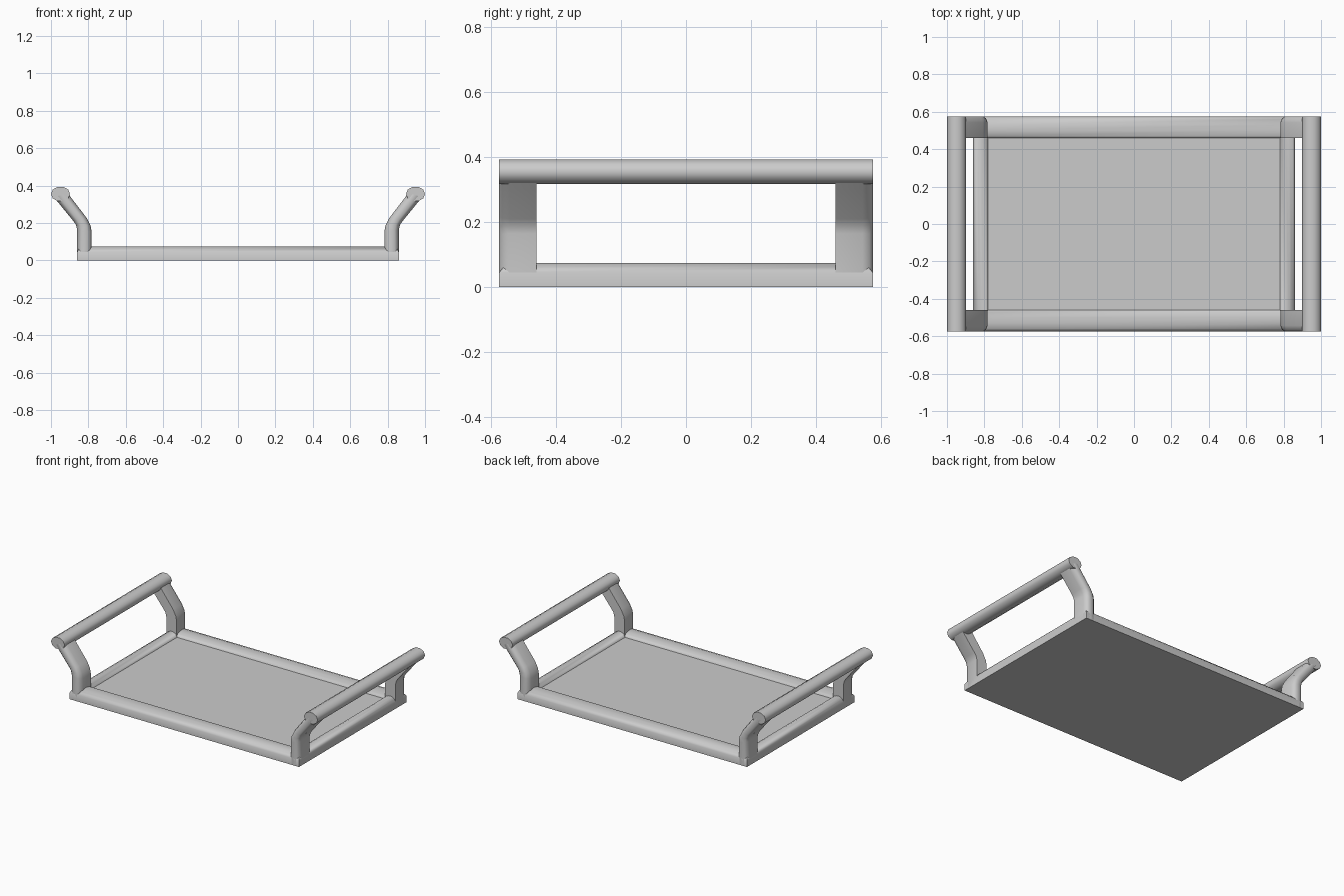
import bpy, bmesh
from math import pi, cos, sin

if "Cube" in bpy.data.objects:
    bpy.data.objects.remove(bpy.data.objects["Cube"])


def finish(bm, name, angle=0.9):
    bmesh.ops.recalc_face_normals(bm, faces=bm.faces[:])
    me = bpy.data.meshes.new(name)
    bm.to_mesh(me)
    bm.free()
    ob = bpy.data.objects.new(name, me)
    bpy.context.collection.objects.link(ob)
    bpy.ops.object.select_all(action='DESELECT')
    ob.select_set(True)
    bpy.context.view_layer.objects.active = ob
    bpy.ops.object.shade_smooth_by_angle(angle=angle)
    return ob


def loft(name, rings, angle=0.9):
    # skin equal-sized rings and cap both ends
    bm = bmesh.new()
    rows = [[bm.verts.new(p) for p in r] for r in rings]
    n = len(rows[0])
    for a, b in zip(rows, rows[1:]):
        for i in range(n):
            bm.faces.new((a[i], a[(i + 1) % n], b[(i + 1) % n], b[i]))
    bm.faces.new(rows[0])
    bm.faces.new(rows[-1])
    return finish(bm, name, angle)


# tray: nested rectangles from the underside, over the rounded rim, to the floor
steps = [(0.86, 0.575, 0.0), (0.86, 0.575, 0.045), (0.85, 0.56, 0.064),
         (0.83, 0.53, 0.075), (0.81, 0.50, 0.075), (0.79, 0.47, 0.066),
         (0.78, 0.46, 0.045)]
loft("tray", [[(-x, -y, z), (x, -y, z), (x, y, z), (-x, y, z)] for x, y, z in steps])

# handle post stations: inner (x, z) and outer (x, z) sides of the bent profile
stations = [((0.782, 0.0), (0.86, 0.0)), ((0.782, 0.15), (0.86, 0.165)),
            ((0.788, 0.185), (0.866, 0.19)), ((0.81, 0.228), (0.88, 0.21)),
            ((0.886, 0.327), (0.955, 0.302)), ((0.91, 0.36), (0.985, 0.338))]
# cross-section in (across, along y): flat inner face, rounded outside
section = [(0, 0.46), (1, 0.46), (1, 0.543), (0.88, 0.565), (0.7, 0.575),
           (0.3, 0.575), (0.12, 0.565), (0, 0.543)]

for sx, side in ((-1, "left"), (1, "right")):
    for sy, end in ((-1, "front"), (1, "back")):
        rings = []
        for k, ((ax, az), (bx, bz)) in enumerate(stations):
            ring = []
            for t, y in section:
                ring.append((sx * (ax + (bx - ax) * t), sy * y, az + (bz - az) * t))
            rings.append(ring)
        loft(f"{side}_{end}_post", rings)
    # grip bar joining the two posts
    rings = []
    for y in (-0.575, 0.575):
        rings.append([(sx * (0.949 + 0.051 * cos(a)), y, 0.355 + 0.04 * sin(a))
                      for a in [i * pi / 5 for i in range(10)]])
    loft(f"{side}_grip", rings)
